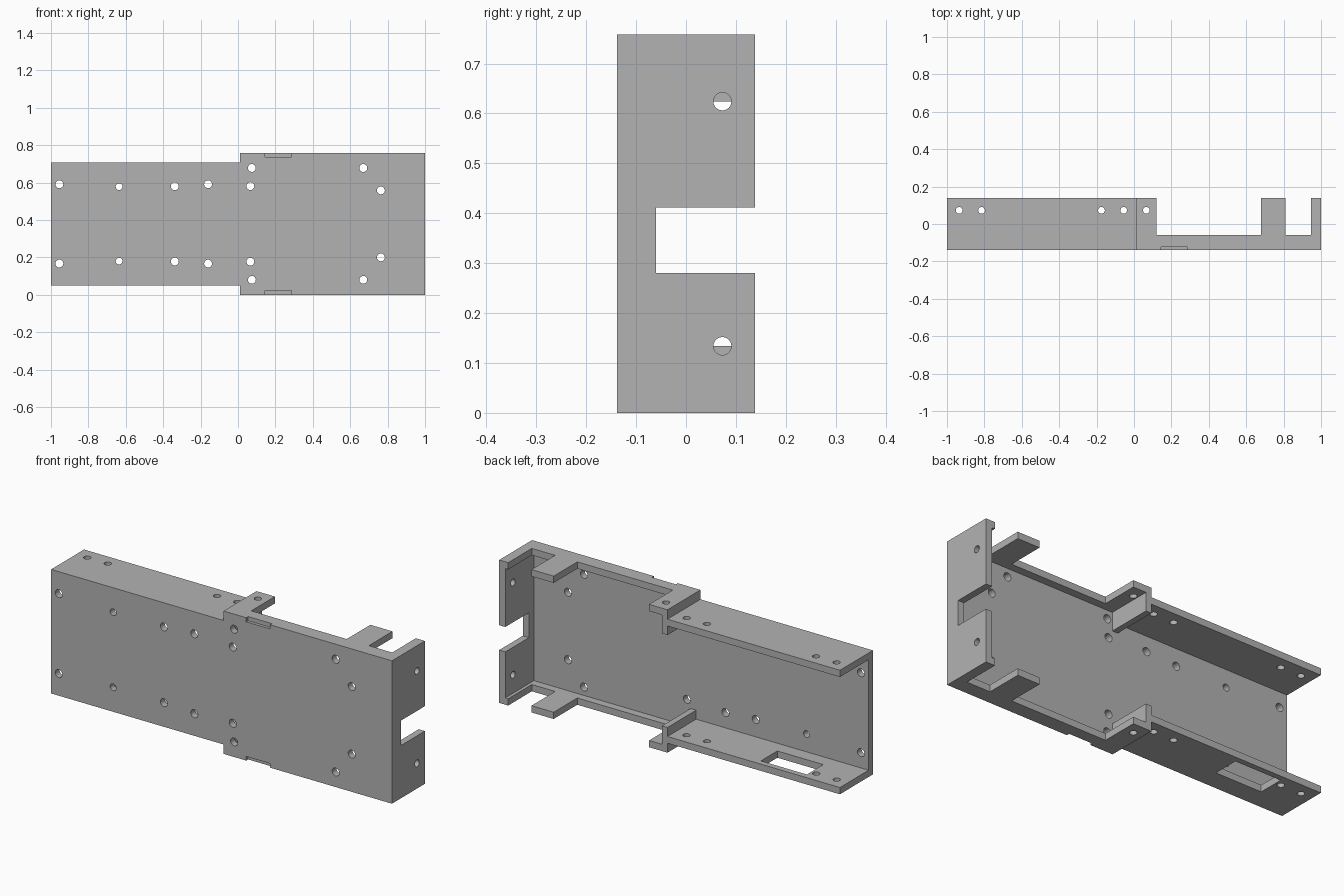
import bpy
import bmesh
from mathutils import Matrix, Vector

if "Cube" in bpy.data.objects:
    bpy.data.objects.remove(bpy.data.objects["Cube"])

HEIGHT = 0.758
DEPTH = 0.138      # half depth
WALL = 0.036       # sheet thickness
STEP = 0.012       # x where the tall section begins
INSET = 0.05       # how far the low section is set in at top and bottom
FRONT = -DEPTH
LIP = -0.06        # y of the low lip's edge

steel = bpy.data.materials.new("plain_grey")
steel.use_nodes = True
grey = (0.45, 0.45, 0.45, 1)
steel.diffuse_color = grey
steel.node_tree.nodes["Principled BSDF"].inputs["Base Color"].default_value = grey


def make_object(name, bm):
    bmesh.ops.recalc_face_normals(bm, faces=bm.faces)
    mesh = bpy.data.meshes.new(name)
    bm.to_mesh(mesh)
    bm.free()
    obj = bpy.data.objects.new(name, mesh)
    bpy.context.scene.collection.objects.link(obj)
    mesh.materials.append(steel)
    return obj


def prism(name, outline, axis, low, high):
    """Extrude a flat outline along one axis (1 = y, 2 = z)."""
    bm = bmesh.new()
    place = (lambda p: (p[0], low, p[1])) if axis == 1 else (lambda p: (p[0], p[1], low))
    face = bm.faces.new([bm.verts.new(place(p)) for p in outline])
    grown = bmesh.ops.extrude_face_region(bm, geom=[face])["geom"]
    shift = Vector((0, 0, 0))
    shift[axis] = high - low
    bmesh.ops.translate(bm, vec=shift, verts=[v for v in grown if isinstance(v, bmesh.types.BMVert)])
    return make_object(name, bm)


def box(name, x0, x1, y0, y1, z0, z1):
    return prism(name, [(x0, y0), (x1, y0), (x1, y1), (x0, y1)], 2, z0, z1)


def drill(axis, centre, radius, length=0.1):
    """Cylinder used to cut a round hole along an axis."""
    bm = bmesh.new()
    turn = {"x": Matrix.Rotation(1.570796, 4, "Y"), "y": Matrix.Rotation(1.570796, 4, "X"),
            "z": Matrix.Identity(4)}[axis]
    bmesh.ops.create_cone(bm, cap_ends=True, segments=24, radius1=radius, radius2=radius,
                          depth=length, matrix=Matrix.Translation(centre) @ turn)
    return make_object("hole_cutter", bm)


def combine(target, others, operation):
    """Apply a boolean with each tool, then remove the tool."""
    for tool in others:
        tool.hide_render = True
        mod = target.modifiers.new("boolean", "BOOLEAN")
        mod.operation = operation
        mod.solver = "EXACT"
        mod.object = tool
        graph = bpy.context.evaluated_depsgraph_get()
        result = bpy.data.meshes.new_from_object(target.evaluated_get(graph))
        target.modifiers.clear()
        target.data = result
        bpy.data.objects.remove(tool)


def mirrored(z):
    return (z, HEIGHT - z)


def span(z0, z1, upper):
    return (HEIGHT - z1, HEIGHT - z0) if upper else (z0, z1)


# Front plate with a stepped outline
top, low_top = HEIGHT, HEIGHT - INSET
body = prism("bracket_body", [(-1, INSET), (STEP, INSET), (STEP, 0), (1, 0), (1, top), (STEP, top),
                              (STEP, low_top), (-1, low_top)], 1, FRONT, FRONT + WALL)

parts = []
# Flange outline of the tall section: corner tab, low lip, arm, end strip
tall_outline = [(STEP, FRONT), (1, FRONT), (1, DEPTH), (0.947, DEPTH), (0.947, LIP), (0.81, LIP),
                (0.81, DEPTH), (0.68, DEPTH), (0.68, LIP), (0.12, LIP), (0.12, DEPTH), (STEP, DEPTH)]
for upper in (False, True):
    side = "upper" if upper else "lower"
    parts.append(prism(side + "_tall_flange", tall_outline, 2, *span(0, WALL, upper)))
    parts.append(box(side + "_step_web", STEP, STEP + 0.032, FRONT, DEPTH, *span(0, 0.134, upper)))
    parts.append(box(side + "_long_flange", -1, STEP + 0.01, FRONT, DEPTH,
                     *span(INSET, INSET + WALL, upper)))

# End plate
parts.append(box("end_plate", 1 - WALL, 1, FRONT, DEPTH, 0, HEIGHT))
combine(body, parts, "UNION")

cutters = []
# Cable slot in the end plate and opening in the lower flange
cutters.append(box("slot_cutter", 0.9, 1.1, LIP, 0.3, 0.28, 0.412))
cutters.append(box("opening_cutter", -0.785, -0.515, -0.03, 0.108, 0, 0.15))

# Small notches along the front edges
for upper in (False, True):
    cutters.append(box("notch_cutter", 0.145, 0.285, FRONT - 0.1, FRONT + 0.016,
                       *span(-0.1, 0.022, upper)))

# Screw holes through the front plate: x, height, radius
front_holes = [(-0.955, 0.167, 0.021), (-0.636, 0.18, 0.018), (-0.338, 0.178, 0.021),
               (-0.16, 0.167, 0.021), (0.066, 0.177, 0.021), (0.074, 0.08, 0.021),
               (0.67, 0.08, 0.021), (0.764, 0.2, 0.021)]
for x, height, radius in front_holes:
    for z in mirrored(height):
        cutters.append(drill("y", (x, FRONT, z), radius))

# Screw holes through the flanges and corner tabs
for x in (-0.935, -0.815, -0.174, -0.055, 0.066):
    flange = WALL / 2 + (INSET if x < STEP else 0)
    for z in mirrored(flange):
        cutters.append(drill("z", (x, 0.073, z), 0.018))

# Screw holes through the end plate
for z in mirrored(0.134):
    cutters.append(drill("x", (1, 0.073, z), 0.018))

combine(body, cutters, "DIFFERENCE")

for face in body.data.polygons:
    face.use_smooth = False
    face.material_index = 0
